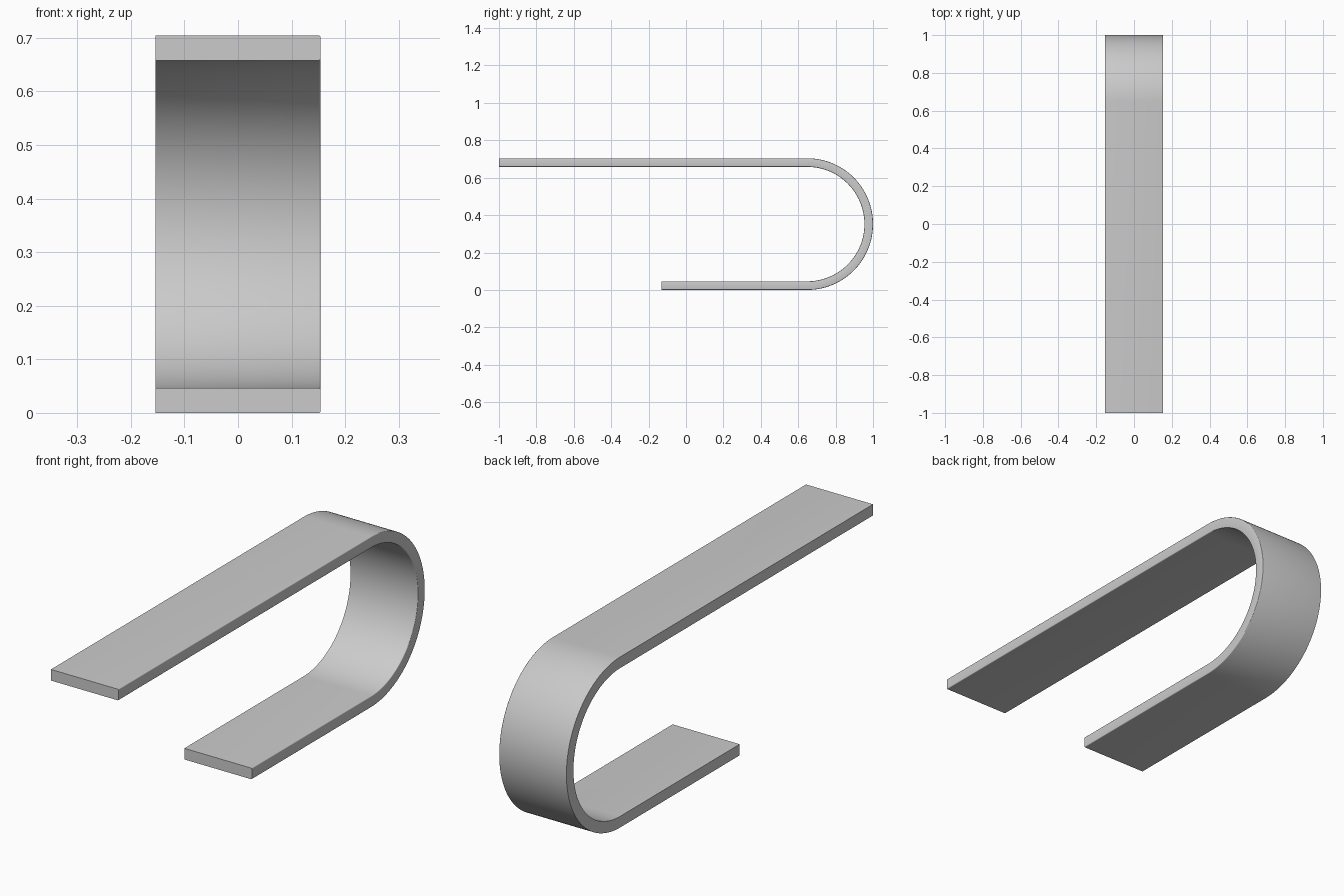
import bpy, bmesh
from math import sin, cos, pi

if "Cube" in bpy.data.objects:
    bpy.data.objects.remove(bpy.data.objects["Cube"])

HALF_W, THICK, HEIGHT, FILLET = 0.154, 0.046, 0.704, 0.003
R = HEIGHT / 2
BEND_Y = 1 - R
STEPS = 64

# Strip centreline: (y, z, outward normal y, outward normal z)
path = [(-1.0, R, 0.0, 1.0)]
for i in range(STEPS + 1):
    a = pi / 2 - pi * i / STEPS
    path.append((BEND_Y, R, cos(a), sin(a)))
path.append((-0.13, R, 0.0, -1.0))

# Cross-section (x, distance from bend axis) with the +x edges slightly rounded
section = [(-HALF_W, R), (-HALF_W, R - THICK)]
for start, d in ((-pi / 2, R - THICK + FILLET), (0, R - FILLET)):
    for k in range(4):
        a = start + k * pi / 6
        section.append((HALF_W - FILLET + FILLET * cos(a), d + FILLET * sin(a)))

# Sweep the section along the path and cap both ends
bm = bmesh.new()
rings = [[bm.verts.new((x, y + ny * d, z + nz * d)) for x, d in section]
         for y, z, ny, nz in path]
n = len(section)
for a, b in zip(rings, rings[1:]):
    for i in range(n):
        j = (i + 1) % n
        bm.faces.new((a[i], a[j], b[j], b[i]))
bm.faces.new(rings[0])
bm.faces.new(rings[-1])
bmesh.ops.recalc_face_normals(bm, faces=bm.faces)

mesh = bpy.data.meshes.new("bent_strip")
bm.to_mesh(mesh)
bm.free()
strip = bpy.data.objects.new("bent_strip", mesh)
bpy.context.collection.objects.link(strip)
bpy.context.view_layer.objects.active = strip
strip.select_set(True)
bpy.ops.object.shade_smooth_by_angle(angle=pi / 5)
